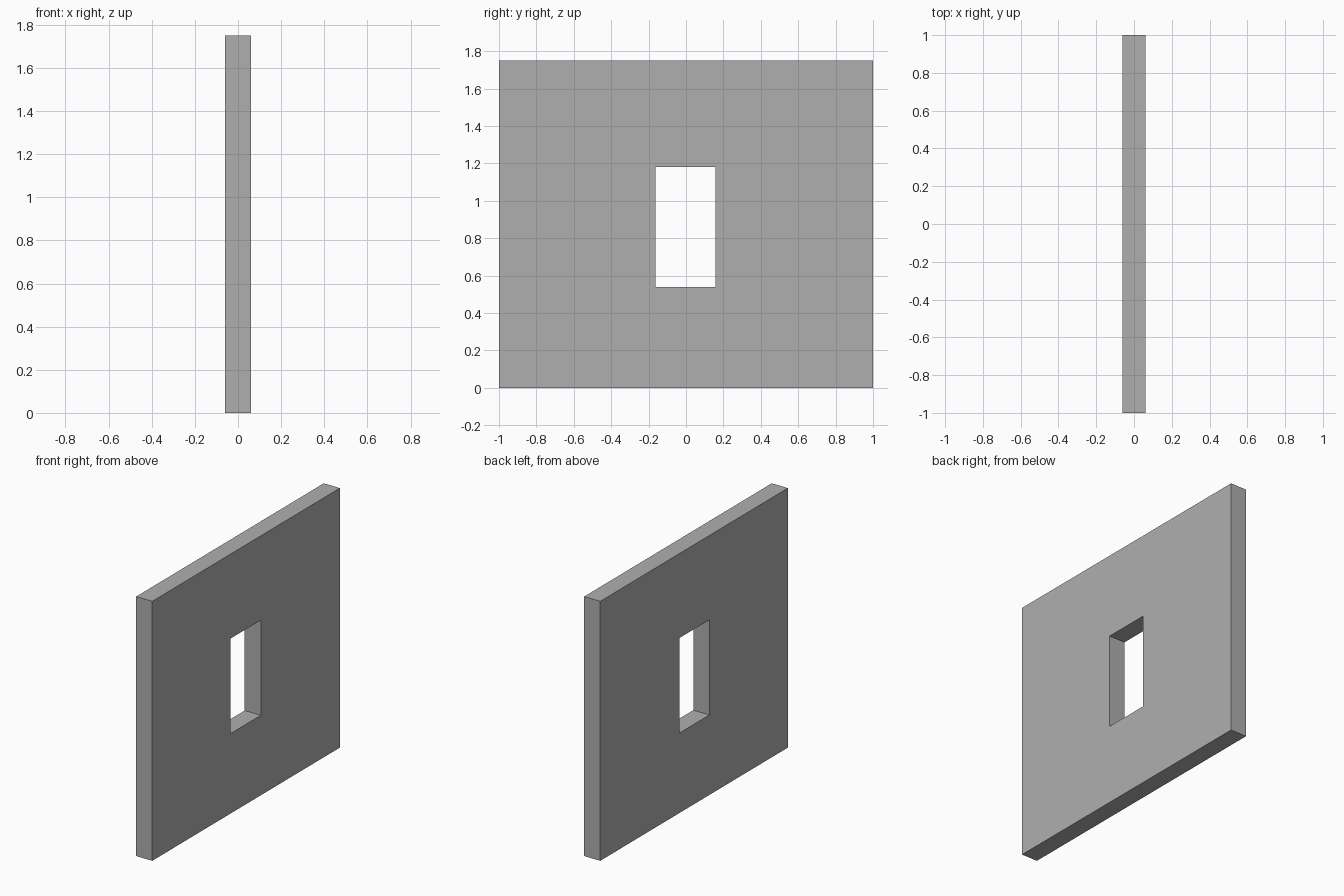
import bpy, bmesh

if "Cube" in bpy.data.objects:
    bpy.data.objects.remove(bpy.data.objects["Cube"])

HALF_T = 0.06  # half the wall thickness


def rect(bm, x, y0, y1, z0, z1):
    return [bm.verts.new((x, y, z)) for y, z in ((y0, z0), (y1, z0), (y1, z1), (y0, z1))]


# Wall panel with a rectangular window opening
bm = bmesh.new()
outer = (-1.0, 1.0, 0.0, 1.751)
opening = (-0.163, 0.157, 0.54, 1.181)
loops = [rect(bm, -HALF_T, *outer), rect(bm, HALF_T, *outer),
         rect(bm, HALF_T, *opening), rect(bm, -HALF_T, *opening)]

# Bridge outer edge, front, reveal and back in one ring
for i in range(4):
    a, b = loops[i], loops[(i + 1) % 4]
    for j in range(4):
        k = (j + 1) % 4
        bm.faces.new((a[j], a[k], b[k], b[j]))
bmesh.ops.recalc_face_normals(bm, faces=bm.faces)

mesh = bpy.data.meshes.new("window_wall")
bm.to_mesh(mesh)
bm.free()

# Dark grey wall colour
mat = bpy.data.materials.new("dark_grey")
mat.diffuse_color = (0.43, 0.43, 0.43, 1.0)
mat.use_nodes = True
mat.node_tree.nodes["Principled BSDF"].inputs["Base Color"].default_value = mat.diffuse_color
mesh.materials.append(mat)
bpy.context.collection.objects.link(bpy.data.objects.new("window_wall", mesh))
